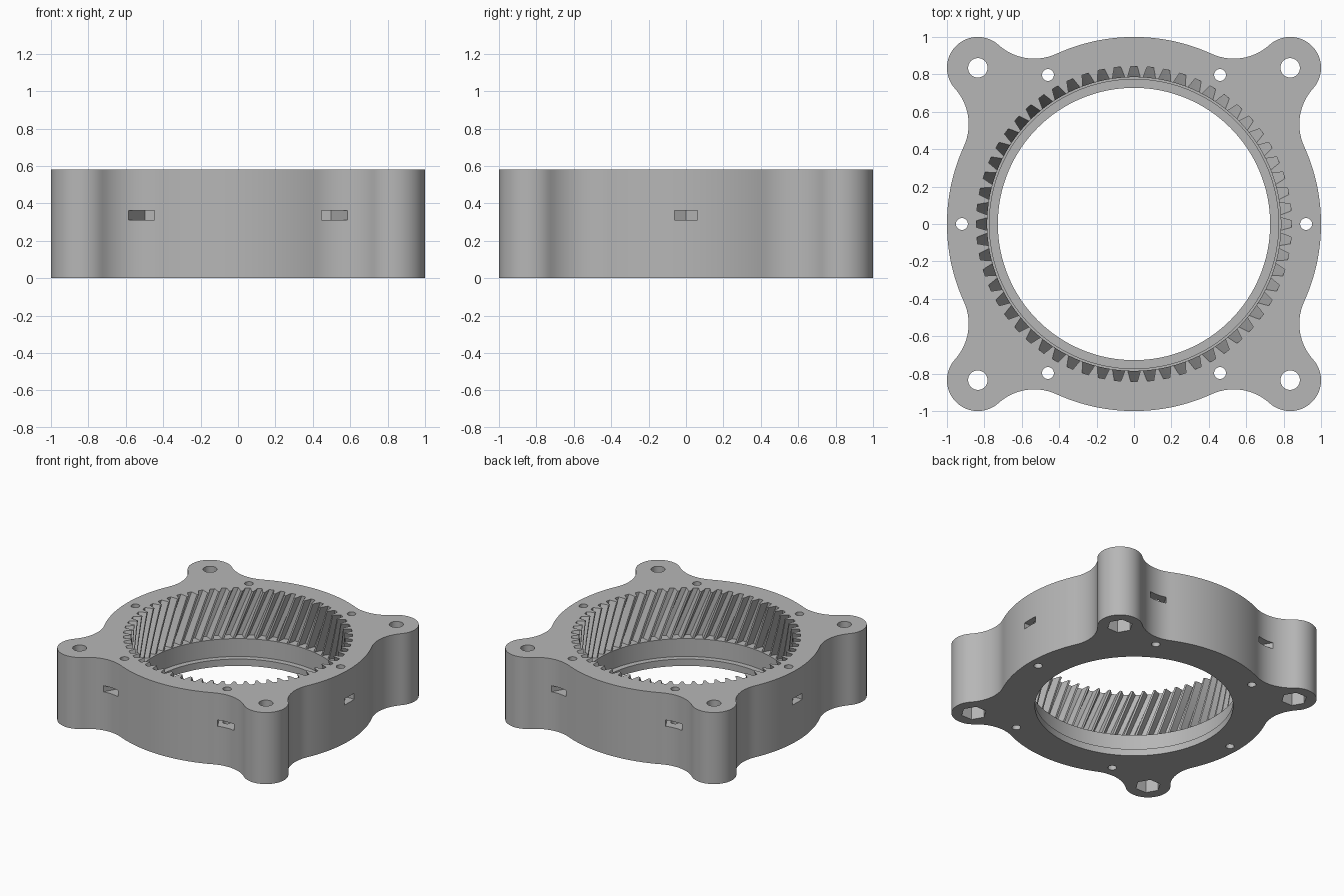
import bpy
import bmesh
from math import pi, sin, cos, acos, atan2, radians, sqrt, tan

if "Cube" in bpy.data.objects:
    bpy.data.objects.remove(bpy.data.objects["Cube"])

HEIGHT = 0.58
CORNER = 0.835      # corner lug centre
LUG_R = 0.165
FILLET_R = 0.285
TEETH = 60
TIP_R, ROOT_R = 0.785, 0.843
TEETH_Z = 0.2
HELIX = radians(20)
SCREW_R = 0.92      # pitch circle of the small screw holes

grey = bpy.data.materials.new("light grey")
grey.use_nodes = True
colour = (0.47, 0.47, 0.47, 1)
grey.diffuse_color = colour
grey.node_tree.nodes["Principled BSDF"].inputs["Base Color"].default_value = colour


def arc(cx, cy, r, a0, a1, n):
    """Points along an arc, without its last point."""
    return [(cx + r * cos(a0 + (a1 - a0) * i / n),
             cy + r * sin(a0 + (a1 - a0) * i / n)) for i in range(n)]


def turn(points, a):
    return [(x * cos(a) - y * sin(a), x * sin(a) + y * cos(a)) for x, y in points]


def loft(name, sections):
    """Closed solid through (z, points) sections of equal point count."""
    bm = bmesh.new()
    rings = [[bm.verts.new((x, y, z)) for x, y in pts] for z, pts in sections]
    n = len(rings[0])
    for low, high in zip(rings, rings[1:]):
        for i in range(n):
            j = (i + 1) % n
            bm.faces.new((low[i], low[j], high[j], high[i]))
    bm.faces.new(rings[0][::-1])
    bm.faces.new(rings[-1])
    bmesh.ops.recalc_face_normals(bm, faces=bm.faces)
    mesh = bpy.data.meshes.new(name)
    bm.to_mesh(mesh)
    bm.free()
    mesh.materials.append(grey)
    obj = bpy.data.objects.new(name, mesh)
    bpy.context.collection.objects.link(obj)
    return obj


def prism(name, points, z0, z1):
    return loft(name, [(z0, points), (z1, points)])


def circle(x, y, r, n, start=0.0):
    return arc(x, y, r, start, start + 2 * pi, n)


# Housing outline: bulged sides, round lugs and hollow fillets between them
dist = CORNER * sqrt(2)
reach = 1 + FILLET_R
swing = acos((dist ** 2 + reach ** 2 - (LUG_R + FILLET_R) ** 2) / (2 * dist * reach))
side = pi / 4 - swing
fx, fy = reach * cos(side), reach * sin(side)
to_lug = atan2(CORNER - fy, CORNER - fx)
quarter = (arc(0, 0, 1, -side, side, 24)
           + arc(fx, fy, FILLET_R, side + pi, to_lug, 14)
           + arc(CORNER, CORNER, LUG_R, to_lug - pi, 1.5 * pi - to_lug, 32)
           + arc(fy, fx, FILLET_R, pi / 2 - to_lug, -pi / 2 - side, 14))
outline = [p for k in range(4) for p in turn(quarter, k * pi / 2)]
housing = prism("ring_gear_housing", outline, 0, HEIGHT)

cutters = []

# Helical internal teeth
pitch = 2 * pi / TEETH
gear = []
for k in range(TEETH):
    for r, half in ((TIP_R, -0.043), (ROOT_R, -0.021), (ROOT_R, 0.021), (TIP_R, 0.043)):
        a = pi / 2 + k * pitch + half
        gear.append((r * cos(a), r * sin(a)))
levels = []
for i in range(9):
    z = TEETH_Z + (HEIGHT + 0.02 - TEETH_Z) * i / 8
    levels.append((z, turn(gear, (HEIGHT - z) * tan(HELIX) / TIP_R)))
cutters.append(loft("teeth_cutter", levels))

# Smooth bore and the smaller opening that leaves the bottom lip
cutters.append(prism("bore_cutter", circle(0, 0, 0.773, 128), 0.055, 0.7))
cutters.append(prism("opening_cutter", circle(0, 0, 0.728, 128), -0.1, 0.7))

# Corner bolt holes with hexagonal pockets underneath
for sx in (-1, 1):
    for sy in (-1, 1):
        x, y = sx * CORNER, sy * CORNER
        cutters.append(prism("bolt_cutter", circle(x, y, 0.052, 32), -0.1, 0.7))
        cutters.append(prism("pocket_cutter", circle(x, y, 0.095, 6), -0.1, 0.12))

# Small screw holes, each with a nut slot open to the outside
nut_half = 0.0625
nut_r = nut_half / cos(pi / 6)
slot = [(1.2, -nut_half), (1.2, nut_half), (SCREW_R + nut_r / 2, nut_half),
        (SCREW_R - nut_r / 2, nut_half), (SCREW_R - nut_r, 0),
        (SCREW_R - nut_r / 2, -nut_half)]
for k in range(6):
    a = k * pi / 3
    hole = turn(circle(SCREW_R, 0, 0.032, 20), a)
    cutters.append(prism("screw_cutter", hole, -0.1, 0.7))
    cutters.append(prism("slot_cutter", turn(slot, a), 0.312, 0.362))

# Cut everything out of the housing
bpy.ops.object.select_all(action='DESELECT')
bpy.context.view_layer.objects.active = housing
housing.select_set(True)
for cutter in cutters:
    cutter.hide_render = True
    mod = housing.modifiers.new("cut", 'BOOLEAN')
    mod.operation = 'DIFFERENCE'
    mod.solver = 'EXACT'
    mod.object = cutter
    bpy.ops.object.modifier_apply(modifier=mod.name)
    bpy.data.objects.remove(cutter)

bpy.ops.object.shade_smooth_by_angle(angle=radians(25))
